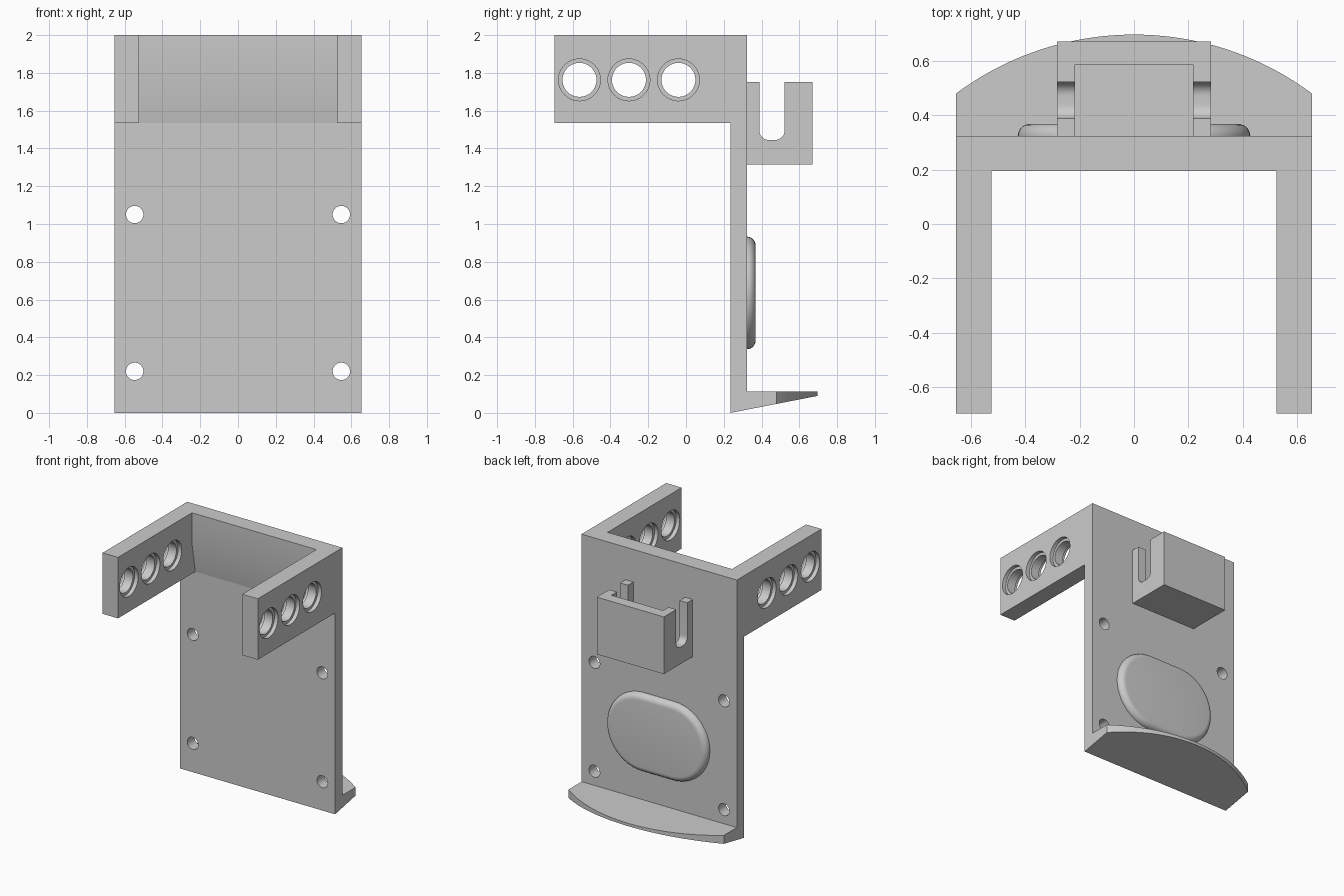
import bpy, bmesh
from math import pi, sin, cos, asin, radians

if "Cube" in bpy.data.objects:
    bpy.data.objects.remove(bpy.data.objects["Cube"])

grey = bpy.data.materials.new("plain grey")
grey.use_nodes = True
grey.diffuse_color = (0.6, 0.6, 0.6, 1)
grey.node_tree.nodes["Principled BSDF"].inputs["Base Color"].default_value = grey.diffuse_color

W, ARM_IN = 0.655, 0.525          # half width, inner face of arms
FRONT, BACK = 0.235, 0.323        # plate faces
ARM_Z = 1.535


def prism(name, outline, axis, lo, hi):
    """Extrude a 2D outline along an axis from lo to hi."""
    place = {"x": lambda a, b, t: (t, a, b),
             "y": lambda a, b, t: (a, t, b),
             "z": lambda a, b, t: (a, b, t)}[axis]
    bm = bmesh.new()
    low = [bm.verts.new(place(a, b, lo)) for a, b in outline]
    high = [bm.verts.new(place(a, b, hi)) for a, b in outline]
    bm.faces.new(low)
    bm.faces.new(high)
    n = len(outline)
    for i in range(n):
        j = (i + 1) % n
        bm.faces.new((low[i], low[j], high[j], high[i]))
    bmesh.ops.recalc_face_normals(bm, faces=bm.faces)
    mesh = bpy.data.meshes.new(name)
    bm.to_mesh(mesh)
    bm.free()
    mesh.materials.append(grey)
    ob = bpy.data.objects.new(name, mesh)
    bpy.context.collection.objects.link(ob)
    return ob


def rect(a0, b0, a1, b1):
    return [(a0, b0), (a1, b0), (a1, b1), (a0, b1)]


def arc(ca, cb, r, start, end, n):
    return [(ca + r * cos(start + (end - start) * i / n),
             cb + r * sin(start + (end - start) * i / n)) for i in range(n + 1)]


def circle(ca, cb, r, n=40):
    return arc(ca, cb, r, 0, 2 * pi, n)[:-1]


def activate(ob):
    bpy.ops.object.select_all(action="DESELECT")
    ob.select_set(True)
    bpy.context.view_layer.objects.active = ob


def cut(ob, cutters):
    activate(ob)
    for c in cutters:
        c.hide_render = True
        mod = ob.modifiers.new("cut", "BOOLEAN")
        mod.operation, mod.solver, mod.object = "DIFFERENCE", "EXACT", c
        bpy.ops.object.modifier_apply(modifier=mod.name)
        bpy.data.objects.remove(c)


def smooth(ob):
    activate(ob)
    bpy.ops.object.shade_smooth_by_angle(angle=radians(30))


# Back plate with four screw holes and a slanted foot
slope = 0.09 / (0.697 - FRONT)
plate = prism("back_plate", [(FRONT, 0), (BACK, slope * (BACK - FRONT)), (BACK, 2), (FRONT, 2)],
              "x", -W, W)
cut(plate, [prism("screw_hole", circle(x, z, 0.046), "y", 0, 0.5)
            for x in (-0.547, 0.547) for z in (0.22, 1.05)])

# Thickened top brace, tapering down into the plate
brace = prism("top_brace", [(FRONT, ARM_Z), (FRONT, 2), (0.195, 2), (0.195, 1.765)],
              "x", -ARM_IN, ARM_IN)

# Arms with three holes, stepped on both faces
arms = []
for side, s in (("left", 1), ("right", -1)):
    lo, hi = sorted((s * ARM_IN, s * W))
    arm = prism(side + "_arm", rect(-0.697, ARM_Z, FRONT, 2), "x", lo, hi)
    cutters = []
    for y in (-0.564, -0.302, -0.04):
        cutters += [prism("bore", circle(y, 1.763, 0.09), "x", lo - 0.1, hi + 0.1),
                    prism("step", circle(y, 1.763, 0.111), "x", lo - 0.1, lo + 0.03),
                    prism("step", circle(y, 1.763, 0.111), "x", hi - 0.03, hi + 0.1)]
    cut(arm, cutters)
    arms.append(arm)

# Curved bottom ledge with a sloping underside
R = 1.097
half = asin(W / R)
ledge = prism("bottom_ledge",
              [(W, BACK)] + arc(0, 0.697 - R, R, pi / 2 - half, pi / 2 + half, 40) + [(-W, BACK)],
              "z", 0, 0.112)
for v in ledge.data.vertices:
    if v.co.z < 0.05:
        v.co.z = slope * (v.co.y - FRONT)

# Open-topped pocket with rounded slots through its side walls
pocket = prism("rear_pocket", rect(BACK, 1.316, 0.671, 1.752), "x", -0.283, 0.283)
r, y0, y1, zb = 0.05, 0.388, 0.522, 1.445
slot = ([(y0, 1.9)] + arc(y0 + r, zb + r, r, pi, 1.5 * pi, 8)
        + arc(y1 - r, zb + r, r, 1.5 * pi, 2 * pi, 8) + [(y1, 1.9)])
cut(pocket, [prism("cavity", rect(-0.218, BACK - 0.1, 0.218, 0.587), "z", 1.38, 1.9),
             prism("slot", slot, "x", -0.5, 0.5)])

# Oval pad with a rounded rim
pad = prism("oval_pad", arc(0.13, 0.635, 0.298, -pi / 2, pi / 2, 24)
            + arc(-0.13, 0.635, 0.298, pi / 2, 1.5 * pi, 24), "y", BACK - 0.02, 0.368)
bm = bmesh.new()
bm.from_mesh(pad.data)
rim = [e for e in bm.edges if all(v.co.y > BACK for v in e.verts)]
bmesh.ops.bevel(bm, geom=rim, offset=0.045, segments=7, profile=0.5, affect="EDGES")
bm.to_mesh(pad.data)
bm.free()

for ob in [plate, brace, ledge, pocket, pad] + arms:
    smooth(ob)
